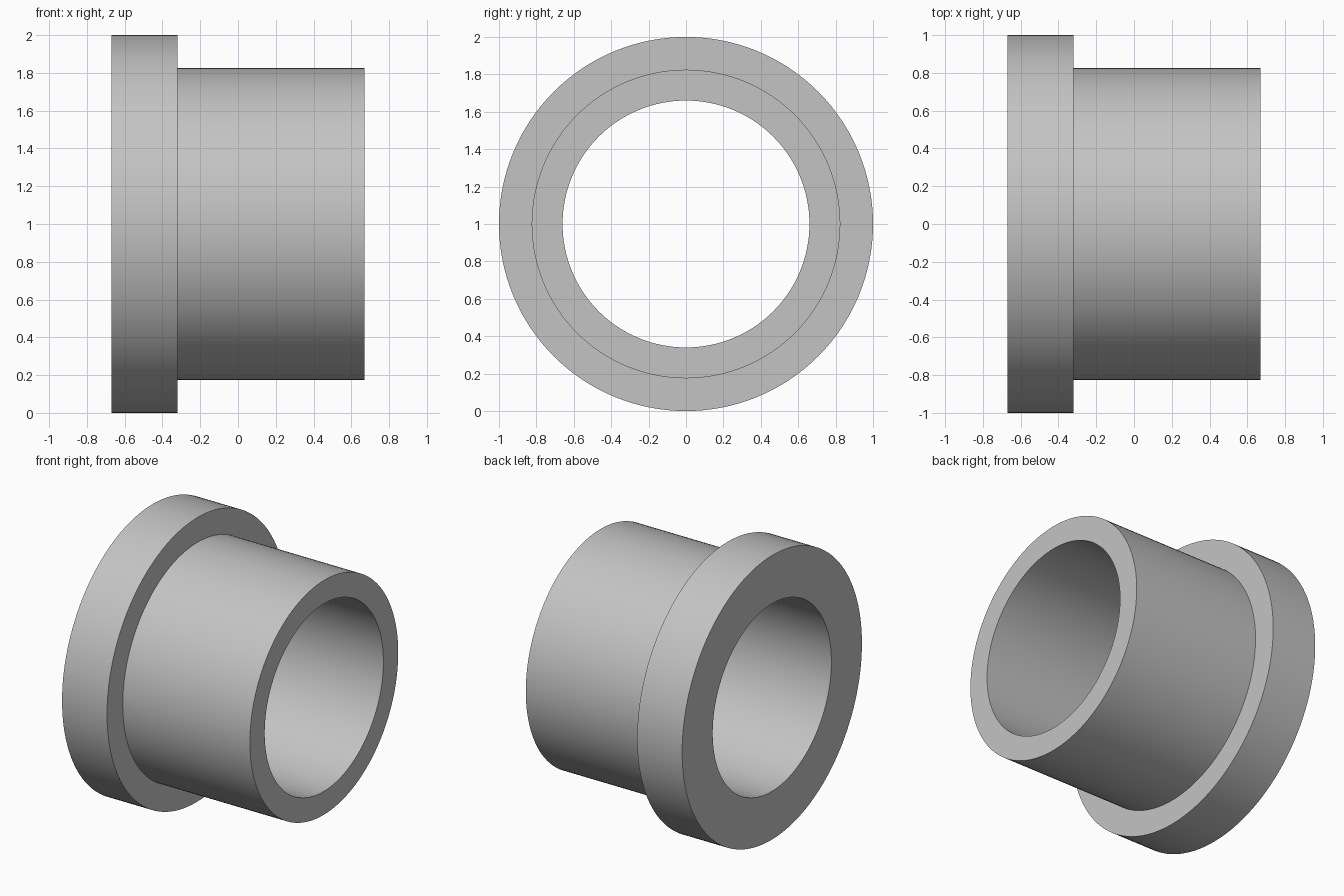
import bpy
import bmesh
from math import cos, sin, tau, radians

cube = bpy.data.objects.get("Cube")
if cube:
    bpy.data.objects.remove(cube, do_unlink=True)

SEGMENTS = 128
BORE, TUBE, FLANGE = 0.66, 0.825, 1.0
BACK, SHOULDER, TIP = -0.67, -0.32, 0.67

# Plain grey metal
metal = bpy.data.materials.new("grey metal")
metal.use_nodes = True
colour = (0.55, 0.55, 0.55, 1)
metal.diffuse_color = colour
metal.node_tree.nodes["Principled BSDF"].inputs["Base Color"].default_value = colour

# Closed cross-section (x, radius) of the flanged sleeve, turned about the x axis
profile = [(BACK, BORE), (BACK, FLANGE), (SHOULDER, FLANGE),
           (SHOULDER, TUBE), (TIP, TUBE), (TIP, BORE)]

bm = bmesh.new()
rings = []
for x, r in profile:
    angles = [tau * i / SEGMENTS for i in range(SEGMENTS)]
    rings.append([bm.verts.new((x, r * cos(a), r * sin(a))) for a in angles])

for ring, following in zip(rings, rings[1:] + rings[:1]):
    for i in range(SEGMENTS):
        j = (i + 1) % SEGMENTS
        bm.faces.new((ring[i], ring[j], following[j], following[i]))
bmesh.ops.recalc_face_normals(bm, faces=bm.faces)

mesh = bpy.data.meshes.new("flanged_bushing")
bm.to_mesh(mesh)
bm.free()
mesh.materials.append(metal)

bushing = bpy.data.objects.new("flanged_bushing", mesh)
bushing.location.z = FLANGE
bpy.context.collection.objects.link(bushing)

# Smooth round walls, crisp rims
bpy.ops.object.select_all(action="DESELECT")
bushing.select_set(True)
bpy.context.view_layer.objects.active = bushing
bpy.ops.object.shade_smooth_by_angle(angle=radians(30))
